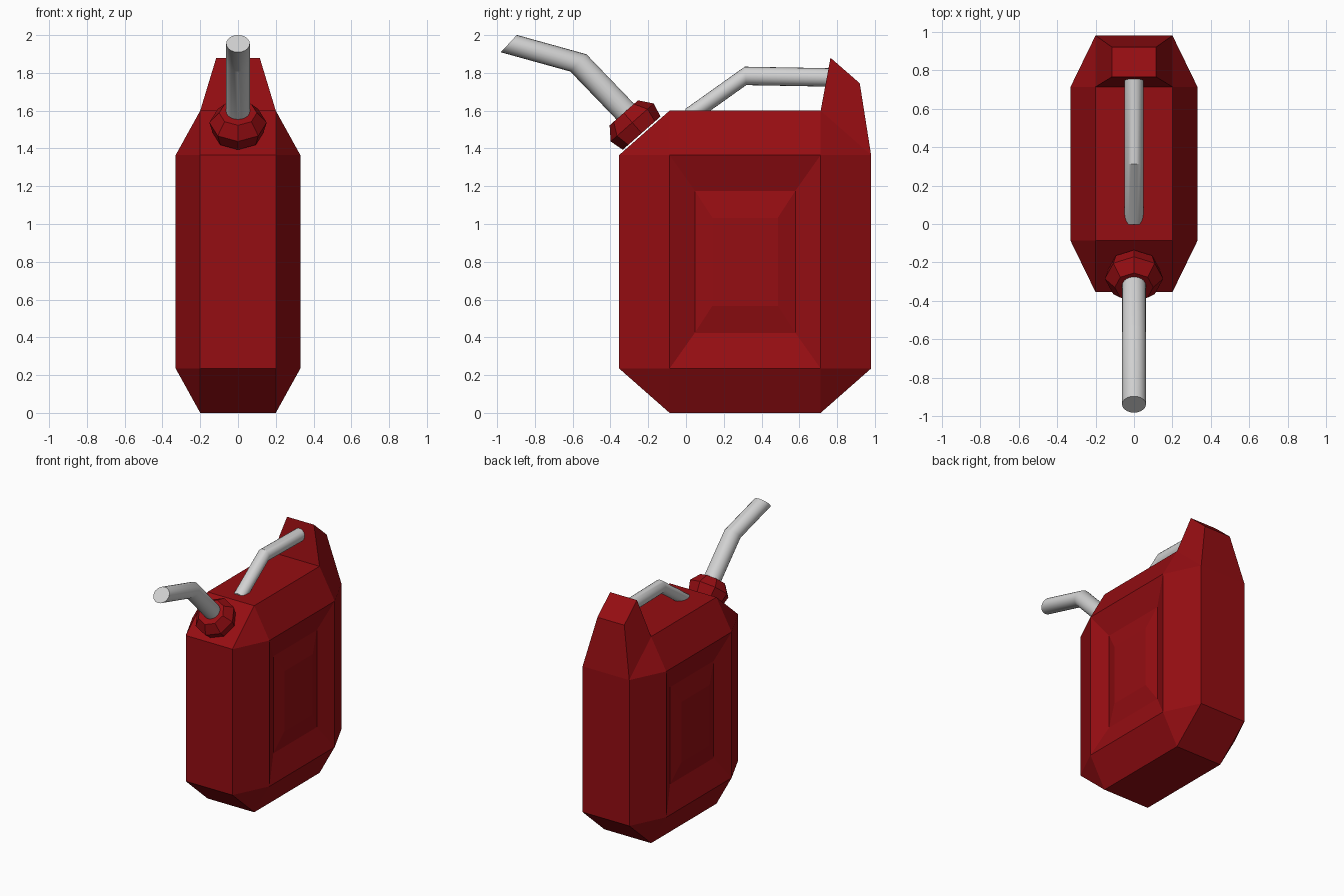
import bpy, bmesh, math
from mathutils import Vector

cube = bpy.data.objects.get("Cube")
if cube:
    bpy.data.objects.remove(cube, do_unlink=True)


def material(name, rgb):
    m = bpy.data.materials.new(name)
    m.use_nodes = True
    m.diffuse_color = (*rgb, 1)
    m.node_tree.nodes["Principled BSDF"].inputs["Base Color"].default_value = (*rgb, 1)
    return m


RED = material("dark red paint", (0.30, 0.004, 0.006))
GREY = material("light grey metal", (0.64, 0.64, 0.64))


def finish(bm, name, mat, smooth=False):
    bmesh.ops.recalc_face_normals(bm, faces=bm.faces[:])
    mesh = bpy.data.meshes.new(name)
    bm.to_mesh(mesh)
    bm.free()
    mesh.materials.append(mat)
    ob = bpy.data.objects.new(name, mesh)
    bpy.context.collection.objects.link(ob)
    if smooth:
        bpy.ops.object.select_all(action='DESELECT')
        ob.select_set(True)
        bpy.context.view_layer.objects.active = ob
        bpy.ops.object.shade_smooth_by_angle(angle=math.radians(30))
    return ob


def find_face(bm, direction):
    d = Vector(direction).normalized()
    return max(bm.faces, key=lambda f: f.normal.dot(d))


def loft(name, rings, mat, smooth=False):
    """Skin a list of point rings and close both ends."""
    bm = bmesh.new()
    loops = [[bm.verts.new(p) for p in ring] for ring in rings]
    n = len(loops[0])
    for a, b in zip(loops, loops[1:]):
        for i in range(n):
            j = (i + 1) % n
            bm.faces.new((a[i], a[j], b[j], b[i]))
    bm.faces.new(loops[0])
    bm.faces.new(loops[-1])
    return finish(bm, name, mat, smooth)


def circle(center, up, radius, sides):
    """Ring spanned by the x axis and the given direction."""
    x, u = Vector((1, 0, 0)), Vector(up).normalized()
    return [Vector(center) + radius * (math.sin(t) * x + math.cos(t) * u)
            for t in (2 * math.pi * i / sides for i in range(sides))]


# Can body: a box with all edges and corners cut
MID_Y, MID_Z = 0.313, 0.80
bm = bmesh.new()
for hx, hy, hz in ((0.33, 0.4, 0.565), (0.2, 0.667, 0.565), (0.2, 0.4, 0.8)):
    for sx in (-1, 1):
        for sy in (-1, 1):
            for sz in (-1, 1):
                bm.verts.new((sx * hx, MID_Y + sy * hy, MID_Z + sz * hz))
bmesh.ops.convex_hull(bm, input=bm.verts[:])
bmesh.ops.dissolve_limit(bm, angle_limit=0.02, verts=bm.verts[:], edges=bm.edges[:])
bm.normal_update()

# Pressed side panels: sunken frame with a raised middle
for side in (-1, 1):
    panel = find_face(bm, (side, 0, 0))
    for x, hy, hz in ((0.27, 0.266, 0.376), (0.30, 0.173, 0.233)):
        bmesh.ops.inset_individual(bm, faces=[panel], thickness=0.02)
        for v in panel.verts:
            v.co = (side * x,
                    MID_Y + math.copysign(hy, v.co.y - MID_Y),
                    MID_Z + math.copysign(hz, v.co.z - MID_Z))

# Raised rear shoulder that holds the handle
bm.normal_update()
shoulder = find_face(bm, (0, 0.235, 0.267))
bmesh.ops.inset_individual(bm, faces=[shoulder], thickness=0.02)
for v in shoulder.verts:
    y, z = (0.765, 1.88) if v.co.z > 1.48 else (0.92, 1.745)
    v.co = (math.copysign(0.115, v.co.x), y, z)
finish(bm, "can_body", RED)

# Faceted cap floating just above the front slope
slope = Vector((0, 0.75, 0.66)).normalized()
normal = Vector((0, -slope.z, slope.y))
base = Vector((0, -0.235, 1.481))
loft("spout_cap", [circle(base + normal * h, slope, r, 8)
                   for h, r in ((0, 0.133), (0.075, 0.152), (0.143, 0.1))], RED)


# Bent tubes whose cross-sections keep one tilt
def tube(name, path, tilt, radius):
    loft(name, [circle((0, y, z), tilt, radius, 20) for y, z in path], GREY, True)


tube("spout", [(-0.24, 1.51), (-0.57, 1.853), (-0.938, 1.955)], (0, 0.68, 0.73), 0.0625)
tube("handle", [(0.0, 1.56), (0.315, 1.784), (0.81, 1.775)], (0, -0.08, 1), 0.049)
